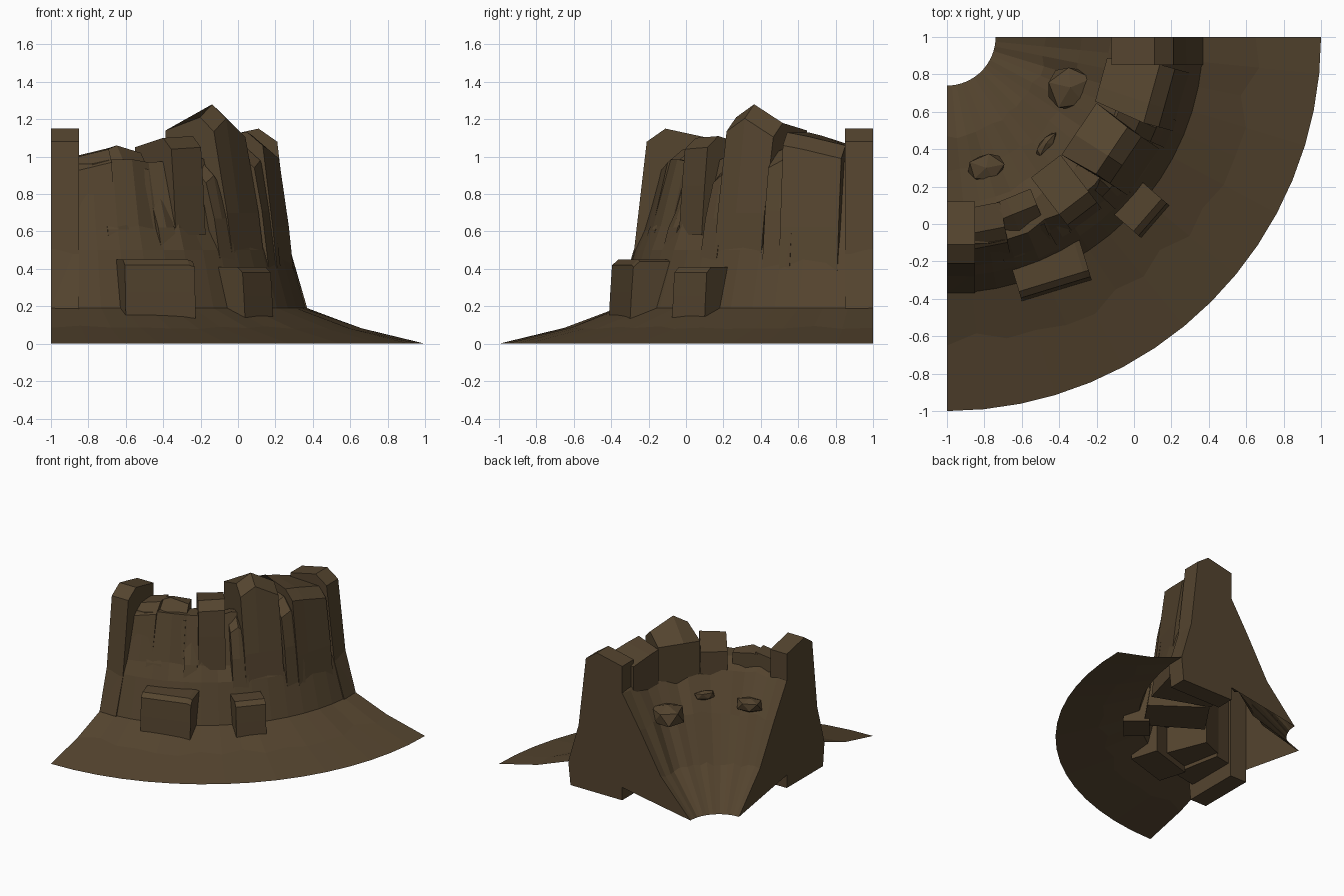
import bpy, bmesh, math, random
from mathutils import Vector

random.seed(4)
if "Cube" in bpy.data.objects:
    bpy.data.objects.remove(bpy.data.objects["Cube"])

rock = bpy.data.materials.new("brown_rock")
rock.use_nodes = True
COLOUR = (0.089, 0.058, 0.028, 1)
rock.diffuse_color = COLOUR
bsdf = rock.node_tree.nodes["Principled BSDF"]
bsdf.inputs["Base Color"].default_value = COLOUR
bsdf.inputs["Roughness"].default_value = 1


def place(deg, r, t, z):
    """Point at radius r and sideways offset t around the crater axis."""
    a = math.radians(deg)
    return Vector((-1 + r * math.cos(a) - t * math.sin(a),
                   1 - r * math.sin(a) - t * math.cos(a), z))


def finish(name, bm):
    bmesh.ops.recalc_face_normals(bm, faces=bm.faces)
    mesh = bpy.data.meshes.new(name)
    bm.to_mesh(mesh)
    bm.free()
    mesh.materials.append(rock)
    obj = bpy.data.objects.new(name, mesh)
    bpy.context.collection.objects.link(obj)
    return obj


def loft(name, stations, loop=True, caps=True):
    """Skin a row of equal cross-sections, optionally looped and capped."""
    bm = bmesh.new()
    rings = [[bm.verts.new(p) for p in s] for s in stations]
    n = len(rings[0])
    for a, b in zip(rings, rings[1:]):
        for i in range(n if loop else n - 1):
            j = (i + 1) % n
            bm.faces.new((a[i], a[j], b[j], b[i]))
    if caps:
        bm.faces.new(rings[0])
        bm.faces.new(rings[-1])
    return finish(name, bm)


def slab(name, deg, sides, r_in, foot, r_top, z_top, bevel=0.07, flare=1.0, z_in=2.0):
    """Upright rock: sides are (offset, height change) pairs, foot is (r, z)."""
    stations = []
    for t, dz in sides:
        o = t * flare
        stations.append([place(deg, r_in, t, foot[1]),
                         place(deg, foot[0], o, foot[1]),
                         place(deg, (foot[0] + r_top) / 2, o, (foot[1] + z_top) / 2),
                         place(deg, r_top, o, z_top + dz - bevel),
                         place(deg, r_top - bevel * 1.2, o, z_top + dz),
                         place(deg, r_in, t, min(z_top + dz, z_in))])
    loft(name, stations)


# Crater shell: inner slope and outer wall, open underneath, capped at the cut ends
SEGS = 16
section = [(0.26, 0), (0.53, 0.29), (0.72, 0.62), (0.88, 0.88), (0.98, 0.97),
           (1.12, 0.98), (1.22, 0.62), (1.28, 0.5), (1.37, 0.19)]
stations = []
for k in range(SEGS + 1):
    ring = []
    for i, (r, z) in enumerate(section):
        if 0 < k < SEGS and 0 < i < 7:
            r += random.uniform(-0.015, 0.015)
            z += random.uniform(-0.02, 0.02)
        ring.append(place(90 * k / SEGS, r, 0, z))
    stations.append(ring)
loft("crater_wall", stations, loop=False)

# Sloping ground skirt, an open sheet
stations = []
for k in range(SEGS + 1):
    wobble = random.uniform(-0.06, 0.04) if 0 < k < SEGS else 0
    stations.append([place(90 * k / SEGS, 2, 0, 0),
                     place(90 * k / SEGS, 1.65 + wobble, 0, 0.085 - wobble * 0.2),
                     place(90 * k / SEGS, 1.37, 0, 0.19)])
loft("ground_skirt", stations, loop=False, caps=False)

# Seam pillars at both cut ends
for name, deg, t0, t1 in (("right_seam_pillar", 0, 0, 0.15),
                          ("front_seam_pillar", 90, -0.15, 0)):
    loft(name, [[place(deg, r, t, z) for r, z in
                 ((0.88, 0), (1.35, 0), (1.37, 0.19), (1.28, 0.48),
                  (1.21, 1.08), (1.11, 1.15), (0.88, 1.1))] for t in (t0, t1)])

# Large slabs standing around the rim
slab("broad_slab", 15.5, ((-0.12, -0.07), (0.04, -0.02), (0.12, 0)),
     0.855, (1.33, 0.12), 1.22, 1.13, flare=1.35)
slab("peak_slab", 34, ((-0.155, -0.1), (0.05, 0), (0.18, -0.07)),
     0.86, (1.33, 0.12), 1.16, 1.28, bevel=0.075, flare=0.9, z_in=1.14)
slab("leaning_slab", 52.6, ((-0.1, 0), (0.1, -0.01)),
     0.87, (1.23, 0.58), 1.19, 1.11, bevel=0.06, z_in=1.05)
slab("low_slab", 68, ((-0.11, -0.02), (0.03, 0.02), (0.13, -0.02)),
     0.92, (1.31, 0.15), 1.12, 1.04, bevel=0.09, z_in=1.03)
slab("small_slab", 79, ((-0.11, 0.04), (0.1, -0.01)),
     0.92, (1.33, 0.12), 1.14, 1.0, bevel=0.07)

# Narrow buttresses against the outer wall
for i, (deg, half, r_top, z_top) in enumerate(((23.5, 0.08, 1.22, 1.06),
                                               (43, 0.06, 1.19, 0.98),
                                               (60, 0.05, 1.16, 0.88),
                                               (73, 0.06, 1.16, 0.86))):
    slab("buttress_%d" % (i + 1), deg, ((-half, -0.06), (0, 0), (half, -0.04)),
         1.0, (1.31, 0.36), r_top, z_top, bevel=0.08)

# Fallen blocks resting on the skirt
slab("large_fallen_block", 73, ((-0.36, -0.01), (-0.33, 0), (0.03, 0)),
     1.24, (1.47, 0.1), 1.45, 0.45, bevel=0.03)
slab("small_fallen_block", 41, ((-0.1, 0), (0.13, 0)),
     1.29, (1.49, 0.1), 1.47, 0.41, bevel=0.03)

# Loose stones on the inner slope
for name, pos, size, turn in (
        ("large_stone", (-0.34, 0.73, 0.66), (0.14, 0.14, 0.11), 0.4),
        ("thin_stone", (-0.47, 0.43, 0.74), (0.09, 0.035, 0.05), 0.85),
        ("flat_stone", (-0.79, 0.3, 0.7), (0.11, 0.09, 0.07), 0.2)):
    bm = bmesh.new()
    bmesh.ops.create_icosphere(bm, subdivisions=1, radius=1)
    for v in bm.verts:
        v.co *= random.uniform(0.85, 1.05)
        v.co.z = min(v.co.z, 0.75)
    stone = finish(name, bm)
    stone.location, stone.scale = pos, size
    stone.rotation_euler.z = turn
